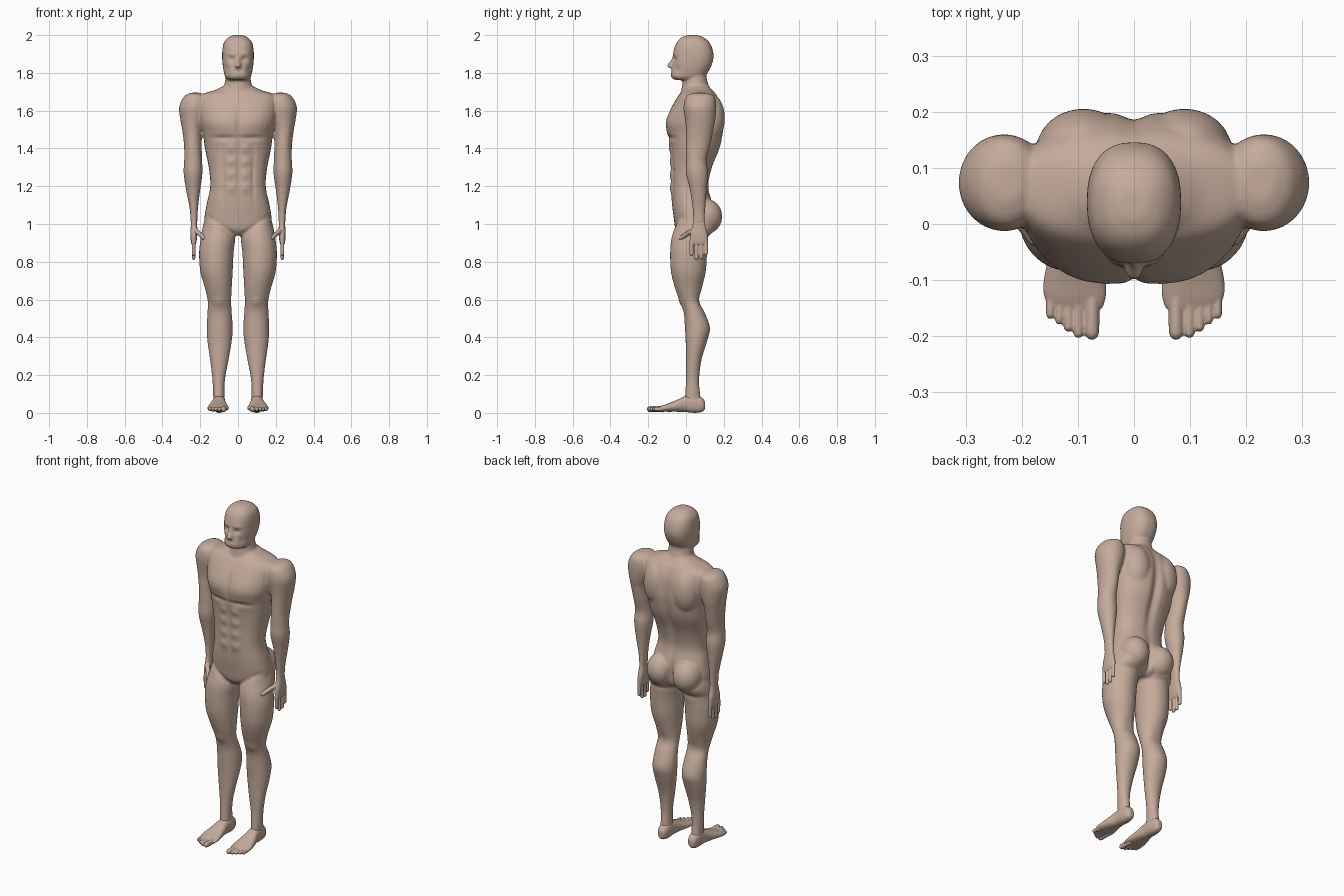
import bpy, bmesh, math
from mathutils import Matrix, Vector

cube = bpy.data.objects.get("Cube")
if cube:
    bpy.data.objects.remove(cube, do_unlink=True)

skin = bpy.data.materials.new("skin tan")
skin.use_nodes = True
skin.diffuse_color = (0.56, 0.41, 0.33, 1)
skin.node_tree.nodes["Principled BSDF"].inputs["Base Color"].default_value = skin.diffuse_color


def spline(rows, steps=5):
    """Smooth curve through rows of section values."""
    out = []
    for i in range(len(rows) - 1):
        a, b, c, d = (Vector(rows[min(max(i + k, 0), len(rows) - 1)]) for k in (-1, 0, 1, 2))
        for s in range(steps):
            t = s / steps
            out.append(b + (c - a) * (t / 2) + (a * 2 - b * 5 + c * 4 - d) * (t * t / 2)
                       + (b * 3 - a - c * 3 + d) * (t ** 3 / 2))
    return out + [Vector(rows[-1])]


def loft(bm, rows, power=2.0, axis="Z", side=1, matrix=None, count=32):
    """Skin rounded sections (position, low u, high u, low v, high v), in hundredths."""
    rings = []
    for p, u0, u1, v0, v1 in spline(rows):
        ring = []
        for k in range(count):
            a = math.tau * k / count
            c, s = math.cos(a), math.sin(a)
            u = (u0 + u1) / 2 + (u1 - u0) / 2 * math.copysign(abs(c) ** (2 / power), c)
            v = (v0 + v1) / 2 + (v1 - v0) / 2 * math.copysign(abs(s) ** (2 / power), s)
            co = Vector((u, v, p) if axis == "Z" else (u, p, v)) / 100
            if matrix:
                co = matrix @ co
            co.x *= side
            ring.append(bm.verts.new(co))
        rings.append(ring)
    for low, high in zip(rings, rings[1:]):
        for k in range(count):
            n = (k + 1) % count
            bm.faces.new((low[k], low[n], high[n], high[k]))
    bm.faces.new(rings[0])
    bm.faces.new(rings[-1])


def ball(bm, center, radii):
    m = Matrix.Translation(center) @ Matrix.Diagonal((*radii, 1))
    bmesh.ops.create_uvsphere(bm, u_segments=24, v_segments=16, radius=1, matrix=m)


def digit(start, end, u, v, ru, rv):
    """Sections of a round-tipped finger or toe."""
    tip = math.copysign(ru, end - start)
    shape = ((start, 1), (end - tip * 1.5, 0.95), (end - tip * 0.4, 0.75), (end, 0.3))
    return [(p, u - ru * f, u + ru * f, v - rv * f, v + rv * f) for p, f in shape]


def fuse(name, bm, voxel, passes):
    """Merge overlapping volumes into one smooth skin."""
    bmesh.ops.recalc_face_normals(bm, faces=bm.faces)
    mesh = bpy.data.meshes.new(name)
    bm.to_mesh(mesh)
    bm.free()
    obj = bpy.data.objects.new(name, mesh)
    bpy.context.collection.objects.link(obj)
    remesh = obj.modifiers.new("fuse", "REMESH")
    remesh.mode = "VOXEL"
    remesh.voxel_size = voxel
    smooth = obj.modifiers.new("soften", "SMOOTH")
    smooth.factor = 0.5
    smooth.iterations = passes
    graph = bpy.context.evaluated_depsgraph_get()
    obj.data = bpy.data.meshes.new_from_object(obj.evaluated_get(graph))
    obj.modifiers.clear()
    obj.data.name = name
    obj.data.materials.clear()
    obj.data.materials.append(skin)
    obj.data.polygons.foreach_set("use_smooth", [True] * len(obj.data.polygons))
    return obj


def sculpt(obj, dabs):
    """Push the skin in or out with soft dabs, mirrored left to right."""
    normals = [v.normal.copy() for v in obj.data.vertices]
    for v, n in zip(obj.data.vertices, normals):
        x, y, z = abs(v.co.x), v.co.y, v.co.z
        push = 0
        for (cx, cy, cz), (sx, sy, sz), amount in dabs:
            e = ((x - cx) / sx) ** 2 + ((y - cy) / sy) ** 2 + ((z - cz) / sz) ** 2
            if e < 8:
                push += amount * math.exp(-e)
        v.co += n * push
    obj.data.update()


# Body volumes: torso, neck, head
body = bmesh.new()
torso = [(173.5, 7, 0, 12), (171, 12, -1.5, 14), (168, 20, -4, 16.5), (162, 21, -7.5, 19),
         (154, 20, -10.3, 20), (148, 18.5, -10, 19.7), (140, 17.5, -8.5, 18), (130, 15.5, -8, 14),
         (120, 14.7, -8, 12), (111, 16.5, -7.5, 14), (103, 17.8, -6.5, 15), (97, 17, -5.5, 13),
         (94, 12, -3, 9)]
loft(body, [(z, -w, w, f, b) for z, w, f, b in torso], 2.4)
neck = [(184, 6, 0, 11), (178, 6.6, -1.5, 11), (174, 7.2, -2, 12), (168, 9, -3, 14)]
loft(body, [(z, -w, w, f, b) for z, w, f, b in neck])
head = [(200, 2.5, 1, 6), (198.7, 5.2, -2.5, 9.5), (196, 7.5, -5, 12.5), (192, 8.3, -6.5, 14.2),
        (188, 8.4, -6.8, 14.6), (184, 8.1, -7.2, 13.6), (180, 7.4, -8, 11.5), (177.5, 6.6, -7.6, 9),
        (176.2, 5, -5.5, 7)]
loft(body, [(z, -w, w, f, b) for z, w, f, b in head], 2.4)

# Nose wedge
loft(body, [(189, -0.8, 0.8, -7, -3), (186, -1.2, 1.2, -8.7, -3),
            (183.8, -1.9, 1.9, -10.2, -3), (182.6, -1.6, 1.6, -9, -3)])

# Arms and legs
arm = [(169.5, 20, 25, 4, 11), (167.5, 17, 28.5, 0, 15), (162, 15, 31.2, -1.3, 16),
       (155, 17, 30.5, -0.5, 15.5), (150, 18.8, 29.6, 0, 14.5), (142, 19.2, 28.6, 0, 13),
       (134, 19, 28.5, 0, 11), (127, 18.8, 28.8, 0, 11.7), (118, 20, 27.5, 2, 11),
       (108, 21.2, 25.6, 3.5, 10.2), (100, 21.6, 25, 3.6, 10)]
leg = [(105, 4, 17, -4, 13), (98, 2, 18.8, -6, 15), (92, 1.5, 19.8, -7.8, 12),
       (85, 2.3, 20.6, -8.4, 11.2), (75, 2.8, 20, -8, 10.5), (66, 3.3, 17.5, -5.8, 8.5),
       (59, 3.6, 16, -3, 7.5), (53, 3.3, 16.2, -1.2, 10), (45, 2.8, 16.5, -0.6, 12.7),
       (38, 3.3, 16.2, -0.2, 11.2), (28, 5, 14.8, 0, 8.2), (18, 6.8, 13.6, 0, 7),
       (10, 7.2, 13.2, -0.5, 7.5), (5, 7, 13, -1, 8.5)]
for side in (1, -1):
    loft(body, arm, side=side)
    loft(body, leg, side=side)
    ball(body, (side * 0.085, 0.1, 1.04), (0.082, 0.092, 0.095))   # buttock
    ball(body, (side * 0.09, 0.13, 1.56), (0.085, 0.076, 0.13))    # shoulder blade
figure = fuse("body", body, 0.006, 8)

# Muscle and face relief
dabs = [((0.09, -0.09, 1.55), (0.07, 0.08, 0.06), 0.008),     # chest
        ((0.08, -0.1, 1.455), (0.08, 0.05, 0.014), -0.009),   # under chest
        ((0, -0.1, 1.54), (0.012, 0.05, 0.08), -0.008),       # breastbone
        ((0, -0.08, 1.27), (0.009, 0.05, 0.15), -0.006),      # belly line
        ((0.08, -0.07, 1.25), (0.012, 0.06, 0.14), -0.005),   # belly sides
        ((0, 0.18, 1.42), (0.025, 0.09, 0.24), -0.018),       # spine
        ((0, 0.17, 1.02), (0.014, 0.09, 0.08), -0.025),       # cleft
        ((0.1, 0.12, 0.93), (0.07, 0.06, 0.015), -0.007),     # buttock fold
        ((0.035, -0.07, 1.872), (0.018, 0.03, 0.013), -0.01), # eye socket
        ((0.035, -0.07, 1.9), (0.03, 0.03, 0.01), 0.004),     # brow
        ((0, -0.085, 1.808), (0.025, 0.03, 0.004), -0.004),   # mouth
        ((0.06, -0.05, 1.815), (0.02, 0.03, 0.025), -0.006),  # cheek
        ((0.1, -0.03, 0.59), (0.03, 0.03, 0.03), 0.006),      # kneecap
        ((0.1, 0.07, 0.6), (0.03, 0.04, 0.05), -0.005)]       # knee hollow
dabs += [((0.038, -0.085, z / 100), (0.024, 0.04, 0.024), 0.007) for z in (140, 133, 126, 119)]
for k in range(8):                                            # groin crease
    t = k / 7
    dabs.append(((0.03 + 0.13 * t, -0.06, 0.95 + 0.09 * t), (0.015, 0.05, 0.012), -0.004))
sculpt(figure, dabs)

# Hands
palm = [(103, 21.9, 24.7, 4, 9.7), (99, 21.6, 25, 3.4, 10.3), (95, 21.5, 25.2, 2.3, 11.3),
        (91, 21.9, 25, 2, 11.6), (89.3, 22.4, 24.6, 2.6, 11)]
for side, label in ((1, "left"), (-1, "right")):
    hand = bmesh.new()
    loft(hand, palm, 2.4, side=side)
    for y, end in ((2.9, 83), (5.5, 81), (8.1, 81.3), (10.6, 83.5)):
        loft(hand, digit(91, end, 23.5, y, 1, 1.1), side=side, count=16)
    aim = Vector((-0.055, -0.075, -0.05))
    place = Matrix.Translation((0.228, 0.04, 0.97)) @ aim.to_track_quat("Z", "Y").to_matrix().to_4x4()
    loft(hand, digit(-1, aim.length * 100, 0, 0, 1.25, 1.25), side=side, matrix=place, count=16)
    fuse(label + "_hand", hand, 0.003, 3)

# Feet
sole = [(10, 8.6, 11.4, 2, 6), (8.5, 7.4, 12.6, 0.6, 8), (5, 6.7, 13.2, 0, 9.5),
        (0, 6.6, 13.6, 0.4, 9), (-5, 5.8, 15, 0.6, 6.8), (-10, 5, 16.1, 0.6, 4.8),
        (-13, 5, 16, 0.8, 3.8), (-15, 5.6, 14.8, 1.1, 3)]
toes = ((7.5, -20.6, 1.4), (9.9, -20.3, 1), (11.7, -19.2, 0.9), (13.3, -17.9, 0.85), (14.9, -16.9, 0.85))
for side, label in ((1, "left"), (-1, "right")):
    foot = bmesh.new()
    loft(foot, sole, 2.3, axis="Y", side=side)
    for x, end, r in toes:
        loft(foot, digit(-12, end, x, 2, r, r + 0.3), axis="Y", side=side, count=16)
    fuse(label + "_foot", foot, 0.003, 3)
